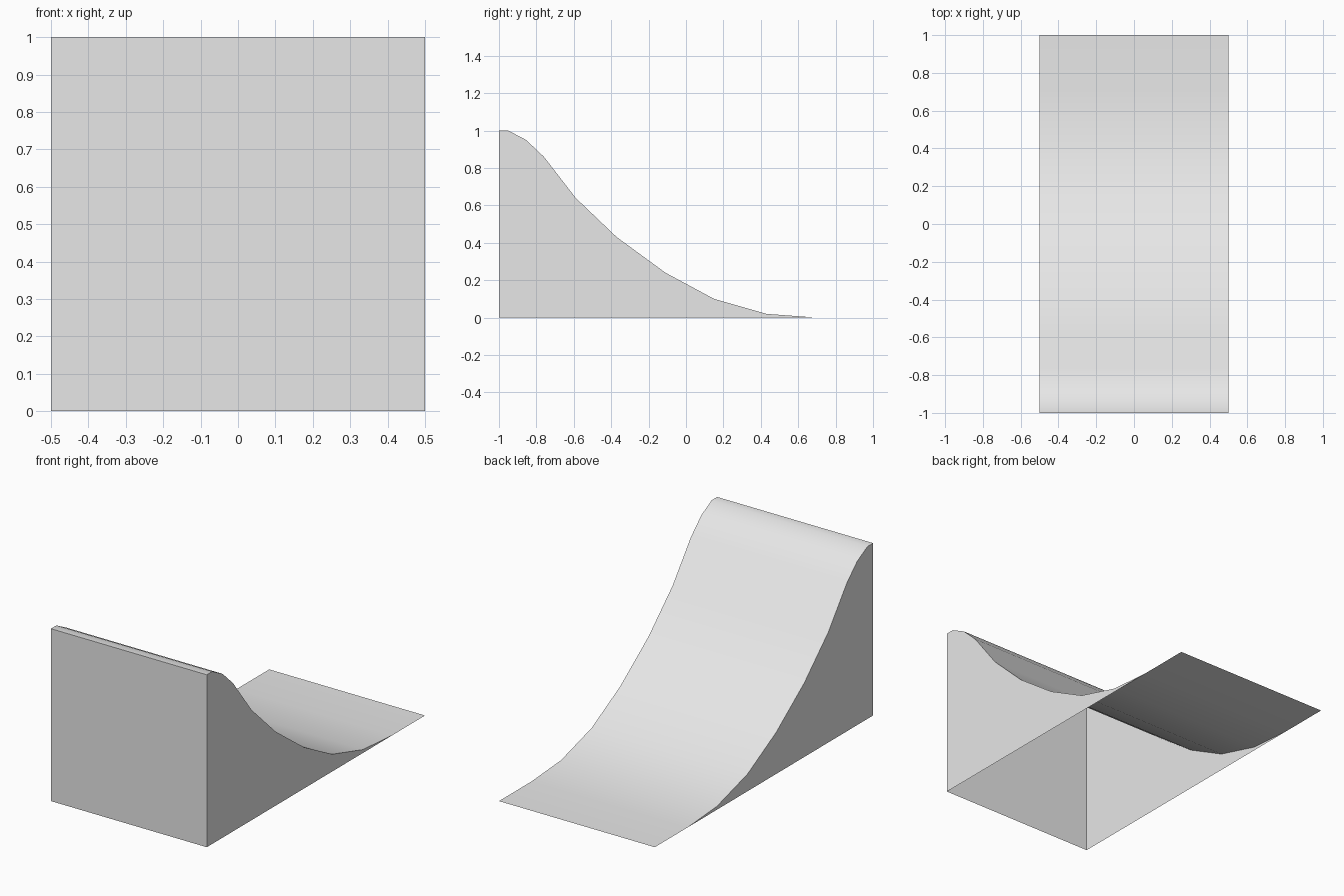
import bpy
import bmesh
import math

cube = bpy.data.objects.get("Cube")
if cube:
    bpy.data.objects.remove(cube, do_unlink=True)

HALF_WIDTH = 0.5

# Slope profile (y, z), from the crest at the front to the flat tip at the back
SLOPE = [(-1, 1), (-0.95, 1), (-0.855, 0.95), (-0.76, 0.86), (-0.59, 0.64),
         (-0.37, 0.43), (-0.11, 0.24), (0.15, 0.1), (0.43, 0.02),
         (0.7, 0), (1, 0)]
FRONT_FOOT = (-1, 0)

grey = bpy.data.materials.new("plain grey")
grey.use_nodes = True
colour = (0.8, 0.8, 0.8, 1)
grey.diffuse_color = colour
grey.node_tree.nodes["Principled BSDF"].inputs["Base Color"].default_value = colour

bm = bmesh.new()


def row(x):
    """Foot of the front wall followed by the slope profile, at one side."""
    return [bm.verts.new((x, y, z)) for y, z in [FRONT_FOOT] + SLOPE]


right = row(-HALF_WIDTH)
left = row(HALF_WIDTH)

# Front wall and curved slope; the underside stays open
for i in range(len(left) - 1):
    bm.faces.new((right[i], left[i], left[i + 1], right[i + 1]))

# Side walls, ending where the slope meets the ground
bm.faces.new(right[:-1])
bm.faces.new(left[-2::-1])

bm.normal_update()
mesh = bpy.data.meshes.new("ramp")
bm.to_mesh(mesh)
bm.free()
mesh.materials.append(grey)

ramp = bpy.data.objects.new("ramp", mesh)
bpy.context.collection.objects.link(ramp)

# Smooth slope with sharp wall edges
bpy.ops.object.select_all(action="DESELECT")
ramp.select_set(True)
bpy.context.view_layer.objects.active = ramp
bpy.ops.object.shade_smooth_by_angle(angle=math.radians(40))
